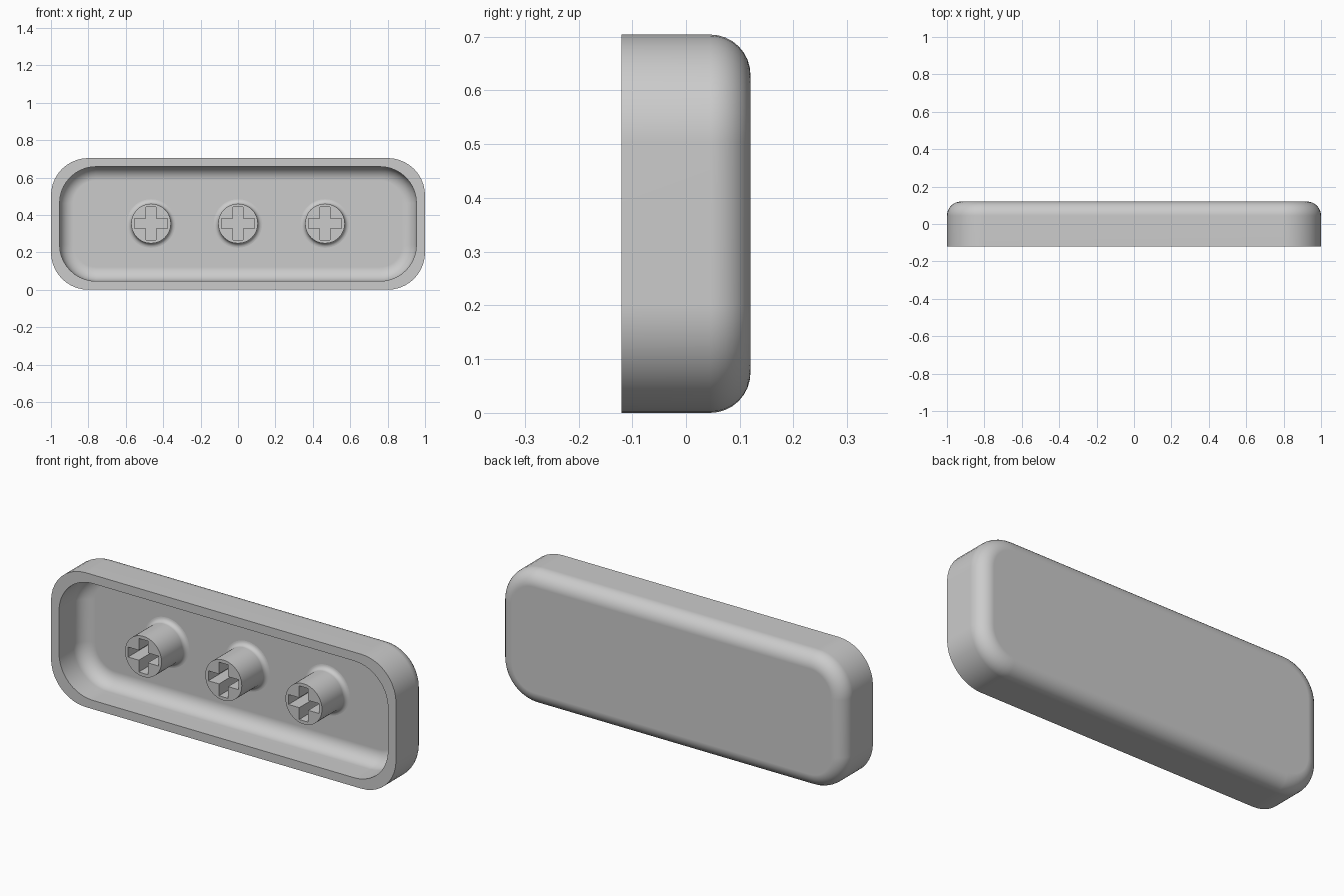
import bpy, bmesh, math

if "Cube" in bpy.data.objects:
    bpy.data.objects.remove(bpy.data.objects["Cube"])

HALF_W, HALF_H, HALF_D = 1.0, 0.352, 0.12   # outer half sizes
WALL = 0.046                                # shell thickness
CORNER, FILLET = 0.2, 0.075                 # outline radius, back edge radius
FLOOR_Y = 0.075                             # inner floor depth
STEM_R, FLARE = 0.106, 0.024

plastic = bpy.data.materials.new("grey plastic")
plastic.diffuse_color = (0.6, 0.6, 0.6, 1)
plastic.use_nodes = True
plastic.node_tree.nodes["Principled BSDF"].inputs["Base Color"].default_value = plastic.diffuse_color


def finish(name, bm):
    bmesh.ops.recalc_face_normals(bm, faces=bm.faces)
    mesh = bpy.data.meshes.new(name)
    bm.to_mesh(mesh)
    bm.free()
    mesh.materials.append(plastic)
    obj = bpy.data.objects.new(name, mesh)
    bpy.context.collection.objects.link(obj)
    return obj


def activate(obj):
    bpy.ops.object.select_all(action='DESELECT')
    obj.select_set(True)
    bpy.context.view_layer.objects.active = obj


def rounded_rect(inset, radius, n=10):
    """Rounded rectangle outline in x and z, centred on the shell."""
    hw, hh = HALF_W - inset, HALF_H - inset
    pts = []
    for q, (sx, sz) in enumerate([(1, 1), (-1, 1), (-1, -1), (1, -1)]):
        for i in range(n + 1):
            a = (q + i / n) * math.pi / 2
            pts.append((sx * (hw - radius) + radius * math.cos(a),
                        sz * (hh - radius) + radius * math.sin(a) + HALF_H))
    return pts


def circle(r, z=0.0, n=48):
    return [(r * math.cos(2 * math.pi * i / n), z + r * math.sin(2 * math.pi * i / n))
            for i in range(n)]


def loft(name, sections):
    """Skin a closed solid through (outline, y) sections."""
    bm = bmesh.new()
    rings = [[bm.verts.new((x, y, z)) for x, z in pts] for pts, y in sections]
    for a, b in zip(rings, rings[1:]):
        for i in range(len(a)):
            j = (i + 1) % len(a)
            bm.faces.new((a[i], a[j], b[j], b[i]))
    bm.faces.new(rings[0])
    bm.faces.new(rings[-1])
    return finish(name, bm)


def fillet(inset, radius, y_end, steps=8):
    """Sections curving from the straight wall round to a flat at y_end."""
    out = []
    for i in range(steps + 1):
        a = i / steps * math.pi / 2
        d = FILLET * (1 - math.cos(a))
        out.append((rounded_rect(inset + d, radius - d),
                    y_end - FILLET + FILLET * math.sin(a)))
    return out


# Hollow shell: inner floor, inner wall, front rim, outer wall, rounded back
inner = fillet(WALL, CORNER - 0.005, FLOOR_Y)[::-1]
rim = [(rounded_rect(WALL, CORNER - 0.005), -HALF_D), (rounded_rect(0, CORNER), -HALF_D)]
shell = loft("shell", inner + rim + fillet(0, CORNER, HALF_D))

# Stem post with a flared foot, slightly sunk into the floor
foot = []
for i in range(7):
    a = i / 6 * math.pi / 2
    foot.append((circle(STEM_R + FLARE * (1 - math.cos(a))),
                 FLOOR_Y - FLARE + FLARE * math.sin(a)))
stem = loft("stem_centre", [(circle(STEM_R), -HALF_D)] + foot
            + [(circle(STEM_R + FLARE), FLOOR_Y + 0.01)])

# Cross-shaped socket cut into the post
L, W = 0.088, 0.026
cross = [(L, -W), (L, W), (W, W), (W, L), (-W, L), (-W, W),
         (-L, W), (-L, -W), (-W, -W), (-W, -L), (W, -L), (W, -W)]
cutter = loft("socket_cutter", [(cross, -HALF_D - 0.05), (cross, 0.05)])
cutter.hide_render = True
activate(stem)
cut = stem.modifiers.new("socket", 'BOOLEAN')
cut.operation, cut.solver, cut.object = 'DIFFERENCE', 'EXACT', cutter
bpy.ops.object.modifier_apply(modifier=cut.name)
bpy.data.objects.remove(cutter)
stem.location.z = HALF_H + 0.002

# Smooth curves, crisp edges
for obj in (shell, stem):
    activate(obj)
    bpy.ops.object.shade_smooth_by_angle(angle=math.radians(35))
    wn = obj.modifiers.new("flat_shading", 'WEIGHTED_NORMAL')
    wn.keep_sharp = True

# Side stems
for name, x in (("stem_left", -0.465), ("stem_right", 0.465)):
    side = stem.copy()
    side.name = name
    side.location.x = x
    bpy.context.collection.objects.link(side)
